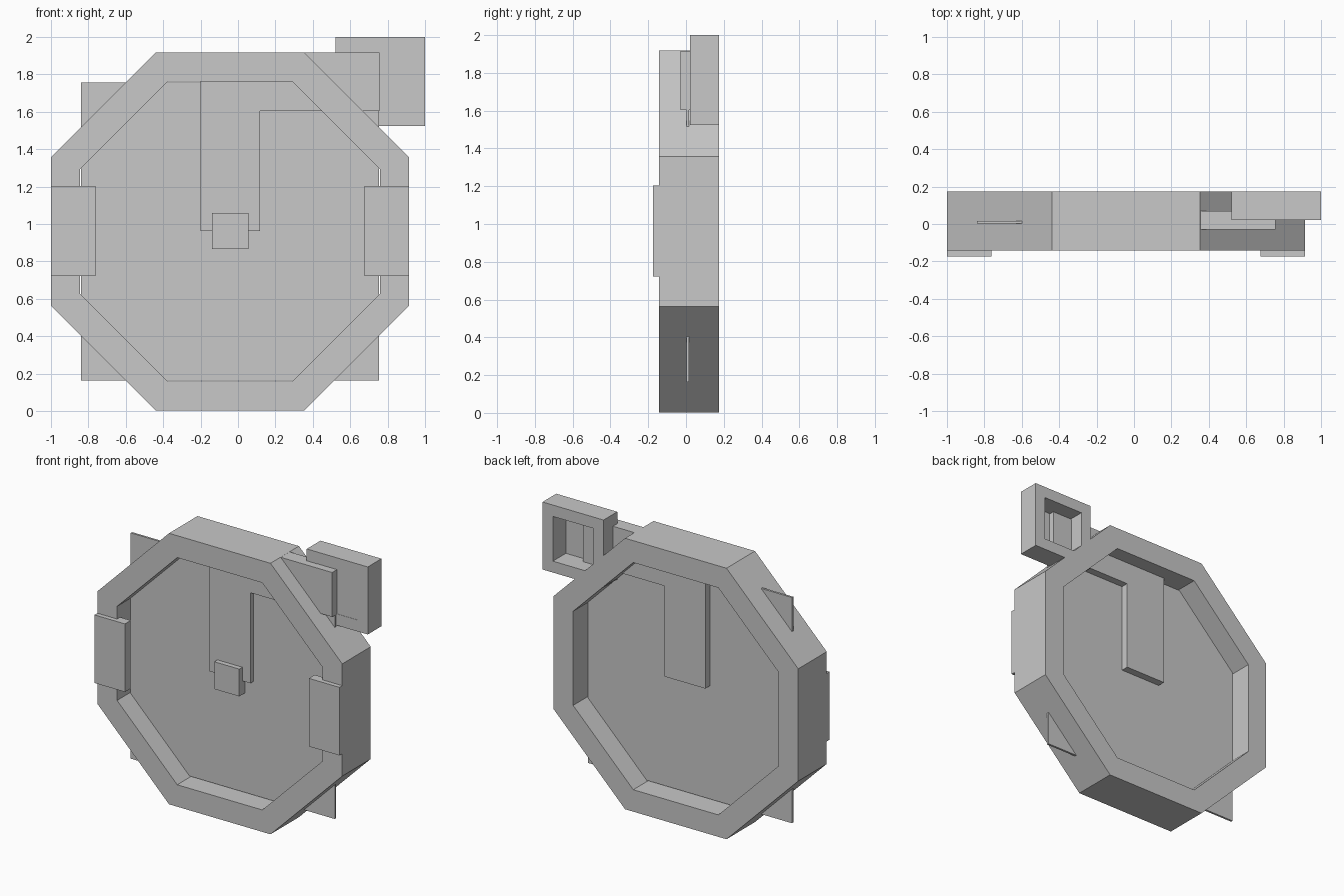
import bpy, bmesh, math

if "Cube" in bpy.data.objects:
    bpy.data.objects.remove(bpy.data.objects["Cube"])

CX, CZ = -0.0425, 0.9600   # centre of the case

grey = bpy.data.materials.new("plain grey")
grey.diffuse_color = (0.58, 0.58, 0.58, 1)
grey.use_nodes = True
grey.node_tree.nodes["Principled BSDF"].inputs["Base Color"].default_value = grey.diffuse_color


def finish(name, bm):
    bmesh.ops.recalc_face_normals(bm, faces=bm.faces[:])
    me = bpy.data.meshes.new(name)
    bm.to_mesh(me)
    bm.free()
    me.materials.append(grey)
    ob = bpy.data.objects.new(name, me)
    bpy.context.collection.objects.link(ob)
    return ob


def prism(name, pts, y0, y1):
    """Extrude an (x, z) outline from y0 to y1."""
    bm = bmesh.new()
    f = bm.faces.new([bm.verts.new((x, y0, z)) for x, z in pts])
    r = bmesh.ops.extrude_face_region(bm, geom=[f])
    for v in r["geom"]:
        if isinstance(v, bmesh.types.BMVert):
            v.co.y = y1
    return finish(name, bm)


def box(name, x0, x1, y0, y1, z0, z1):
    return prism(name, [(x0, z0), (x1, z0), (x1, z1), (x0, z1)], y0, y1)


def ring(name, outer, inner, y0, y1):
    """Frame between two outlines with the same number of points."""
    bm = bmesh.new()
    loops = [[bm.verts.new((x, y, z)) for x, z in pts]
             for pts, y in ((outer, y0), (outer, y1), (inner, y1), (inner, y0))]
    n = len(outer)
    for k in range(4):
        a, b = loops[k], loops[(k + 1) % 4]
        for i in range(n):
            j = (i + 1) % n
            bm.faces.new((a[i], a[j], b[j], b[i]))
    return finish(name, bm)


def polygon(n, cx, cz, apothem):
    r = apothem / math.cos(math.pi / n)
    return [(cx + r * math.cos(2 * math.pi * (i + 0.5) / n),
             cz + r * math.sin(2 * math.pi * (i + 0.5) / n)) for i in range(n)]


# Octagonal case
ring("case_ring", polygon(8, CX, CZ, 0.9575), polygon(8, CX, CZ, 0.8025), -0.143, 0.175)

# Thin square dial whose corners poke out of the case
box("dial", CX - 0.7975, CX + 0.7975, 0.002, 0.017, CZ - 0.7975, CZ + 0.7975)

# Angled bar across the dial, reaching out to the hanging loop
prism("angled_bar", [(-0.2, 0.963), (0.118, 0.963), (0.118, 1.603), (0.757, 1.603),
                     (0.757, 1.917), (-0.2, 1.917)], -0.03, 0.07)

# Centre hub
box("hub", -0.14, 0.055, -0.065, 0.01, 0.867, 1.06)

# Side clasps, mirrored about the case centre
for side, s in (("left", -1), ("right", 1)):
    xs = sorted((CX + s * 0.719, CX + s * 0.9575))
    box(side + "_clasp", xs[0], xs[1], -0.175, -0.11, 0.722, 1.203)

# Square hanging loop with a thin front panel
LX, LZ = 0.7605, 1.7625
ring("hanging_loop", polygon(4, LX, LZ, 0.2385), polygon(4, LX, LZ, 0.158), 0.022, 0.175)
box("loop_panel", LX - 0.158, LX + 0.158, 0.024, 0.03, LZ - 0.158, LZ + 0.158)
